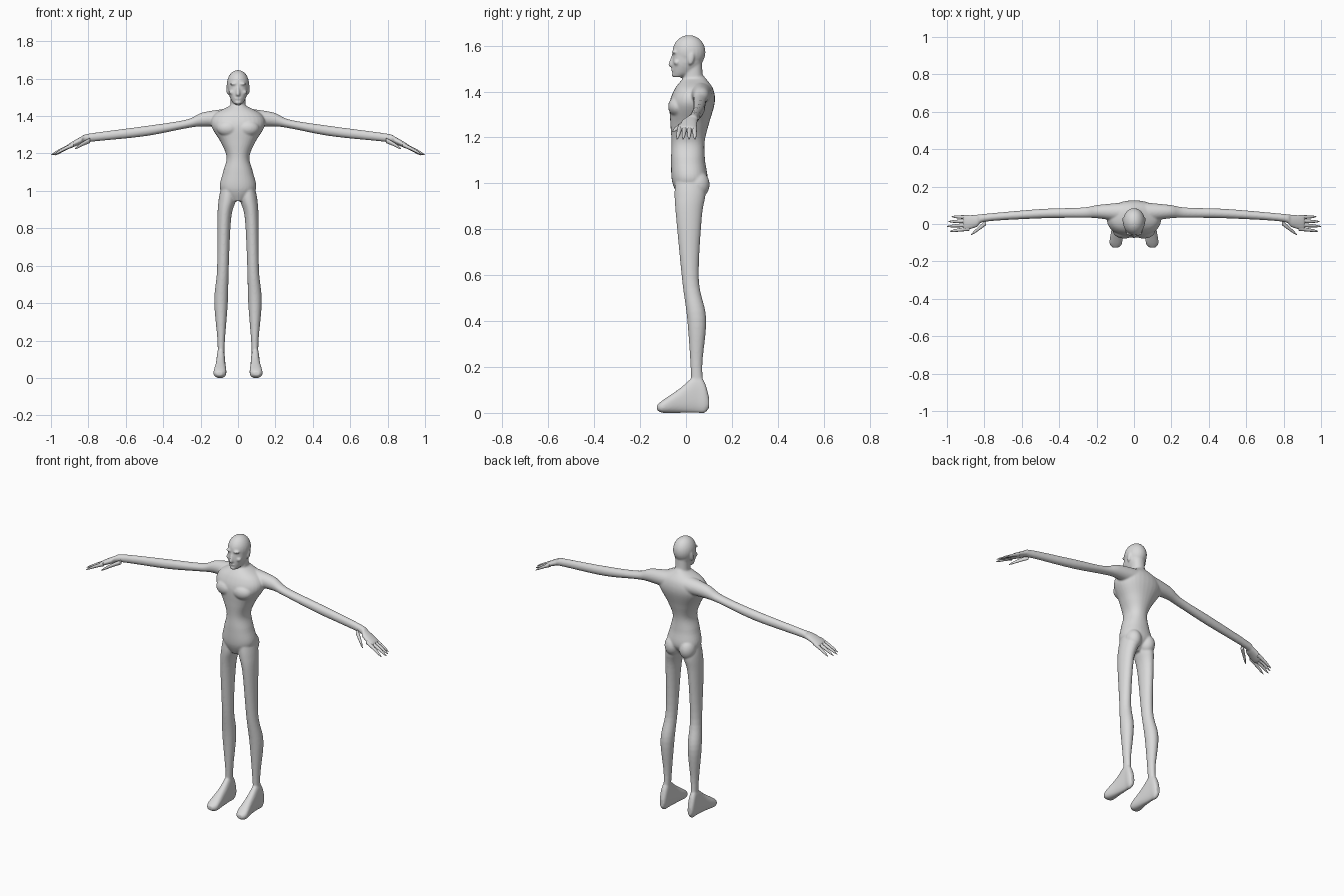
import bpy, bmesh, math
from mathutils import Vector, Matrix

if "Cube" in bpy.data.objects:
    bpy.data.objects.remove(bpy.data.objects["Cube"])

grey = bpy.data.materials.new("matte_grey")
grey.diffuse_color = (0.7, 0.7, 0.7, 1)
grey.use_nodes = True
grey.node_tree.nodes["Principled BSDF"].inputs["Base Color"].default_value = grey.diffuse_color
SIDES = ((1, "left"), (-1, "right"))
parts = []


def finish(name, bm):
    bmesh.ops.recalc_face_normals(bm, faces=bm.faces)
    for f in bm.faces:
        f.smooth = True
    me = bpy.data.meshes.new(name)
    bm.to_mesh(me)
    bm.free()
    me.materials.append(grey)
    ob = bpy.data.objects.new(name, me)
    bpy.context.collection.objects.link(ob)
    return ob


def smooth_rows(rows, steps=6):
    """Catmull-Rom interpolation between the cross-sections."""
    rows = [Vector(r) for r in rows]
    padded = [rows[0]] + rows + [rows[-1]]
    out = []
    for a, b, c, d in zip(padded, padded[1:], padded[2:], padded[3:]):
        for s in range(steps):
            t = s / steps
            out.append(0.5 * (2 * b + (c - a) * t + (2 * a - 5 * b + 4 * c - d) * t * t
                              + (3 * b - a - 3 * c + d) * t ** 3))
    return out + [rows[-1]]


def loft(name, axis, rows, mirror=1, power=2.0, n=32):
    """Rows hold a position along the axis, then min and max on both other axes."""
    bm = bmesh.new()
    i, j = [k for k in range(3) if k != axis]
    rings = []
    for t, a0, a1, b0, b1 in smooth_rows(rows):
        ring = []
        for k in range(n):
            ang = 2 * math.pi * k / n
            c, s = math.cos(ang), math.sin(ang)
            p = [0, 0, 0]
            p[axis] = t
            p[i] = (a0 + a1) / 2 + (a1 - a0) / 2 * math.copysign(abs(c) ** (2 / power), c)
            p[j] = (b0 + b1) / 2 + (b1 - b0) / 2 * math.copysign(abs(s) ** (2 / power), s)
            p[0] *= mirror
            ring.append(bm.verts.new(p))
        rings.append(ring)
    for r, q in zip(rings, rings[1:]):
        for k in range(n):
            bm.faces.new((r[k], r[(k + 1) % n], q[(k + 1) % n], q[k]))
    bm.faces.new(rings[0])
    bm.faces.new(rings[-1])
    return finish(name, bm)


def column(name, rows, power=2.2):
    """Upright part, symmetric in x: rows of height, half width, front, back."""
    parts.append(loft(name, 2, [(z, -w, w, y0, y1) for z, w, y0, y1 in rows], 1, power))


def ball(name, loc, size, tilt=0):
    bm = bmesh.new()
    bmesh.ops.create_uvsphere(bm, u_segments=24, v_segments=16, radius=1)
    bm.transform(Matrix.Translation(loc) @ Matrix.Rotation(tilt, 4, 'X')
                 @ Matrix.Diagonal((*size, 1)))
    parts.append(finish(name, bm))


def ball_pair(name, loc, size, tilt=0):
    for s, side in SIDES:
        ball(f"{side}_{name}", (loc[0] * s, loc[1], loc[2]), size, tilt)


def limb_pair(name, axis, rows, power=2.0):
    for s, side in SIDES:
        parts.append(loft(f"{side}_{name}", axis, rows, s, power))


# Torso and neck
column("torso", [
    (.945, .03, -.035, .04), (1.01, .096, -.061, .092), (1.1, .08, -.065, .083),
    (1.18, .061, -.063, .081), (1.26, .092, -.068, .1), (1.35, .144, -.071, .125),
    (1.41, .125, -.05, .119), (1.455, .045, -.015, .088), (1.475, .03, 0, .07)])
column("neck", [(1.4, .05, -.03, .1), (1.46, .04, -.012, .075), (1.53, .04, -.01, .07)])

# Head and face
ball("cranium", (0, .013, 1.572), (.059, .072, .074))
column("jaw", [(1.463, .02, -.056, -.015), (1.485, .036, -.06, .04),
               (1.525, .051, -.06, .07), (1.58, .054, -.056, .07)])
column("nose", [(1.507, .008, -.068, -.04), (1.518, .012, -.077, -.04),
                (1.565, .006, -.06, -.04)], 2)
ball("lips", (0, -.055, 1.494), (.018, .01, .006))
ball("chin", (0, -.05, 1.472), (.018, .013, .01))
ball_pair("brow", (.022, -.051, 1.572), (.022, .011, .007))
ball_pair("cheek", (.03, -.04, 1.527), (.018, .014, .013))
ball_pair("ear", (.055, .022, 1.545), (.008, .014, .03), -.15)

# Chest and seat muscles
ball_pair("chest_muscle", (.052, -.035, 1.335), (.062, .043, .045))
ball_pair("buttock", (.049, .05, .995), (.046, .053, .06))

# Legs and feet
limb_pair("leg", 2, [
    (1.02, .012, .09, -.045, .08), (.95, .012, .104, -.05, .085),
    (.85, .037, .11, -.043, .069), (.58, .05, .112, -.017, .056),
    (.41, .054, .127, .005, .088), (.2, .07, .11, .02, .071), (.05, .076, .108, .025, .085)])
limb_pair("foot", 1, [
    (.1, .08, .106, .02, .07), (.08, .072, .114, 0, .135), (.045, .07, .114, 0, .165),
    (-.025, .066, .12, 0, .108), (-.1, .063, .131, 0, .056), (-.126, .083, .115, .012, .035)], 2.4)

# Arms with palms
limb_pair("arm", 0, [
    (.06, .01, .115, 1.34, 1.44), (.19, .03, .102, 1.345, 1.419),
    (.28, .033, .088, 1.334, 1.38), (.5, .03, .08, 1.292, 1.346),
    (.79, .013, .055, 1.262, 1.307), (.84, -.016, .05, 1.25, 1.289),
    (.9, -.034, .046, 1.226, 1.255), (.915, -.025, .035, 1.224, 1.242)])

# Merge the overlapping parts into one continuous skin
bpy.ops.object.select_all(action='DESELECT')
for p in parts:
    p.select_set(True)
body = parts[0]
bpy.context.view_layer.objects.active = body
bpy.ops.object.join()
body.name = "body"
skin = body.modifiers.new("skin", 'REMESH')
skin.mode = 'VOXEL'
skin.voxel_size = .005
skin.use_smooth_shade = True
relax = body.modifiers.new("relax", 'SMOOTH')
relax.factor = .5
relax.iterations = 5


def digit(name, start, end, radius, sag, s):
    """Tapered digit from start to end, bowed upward by sag."""
    a, b = Vector(start), Vector(end)
    rows = []
    for k in range(7):
        t = k / 6
        x, y, z = a.lerp(b, t)
        z += sag * math.sin(math.pi * t)
        r = radius * max(.15, (1 - .45 * t) * math.sqrt(1 - t ** 6))
        rows.append((x, y - r, y + r, z - r, z + r))
    loft(name, 0, rows, s, n=12)


# Fingers and thumbs
names = ("little", "ring", "middle", "index")
tips = (.975, .992, 1.0, .985)
for s, side in SIDES:
    for k, (label, tip) in enumerate(zip(names, tips)):
        digit(f"{side}_{label}_finger", (.88, .036 - .02 * k, 1.247),
              (tip, .039 - .026 * k, 1.192), .012, .003, s)
    digit(side + "_thumb", (.79, .008, 1.27), (.872, -.058, 1.225), .014, .003, s)
